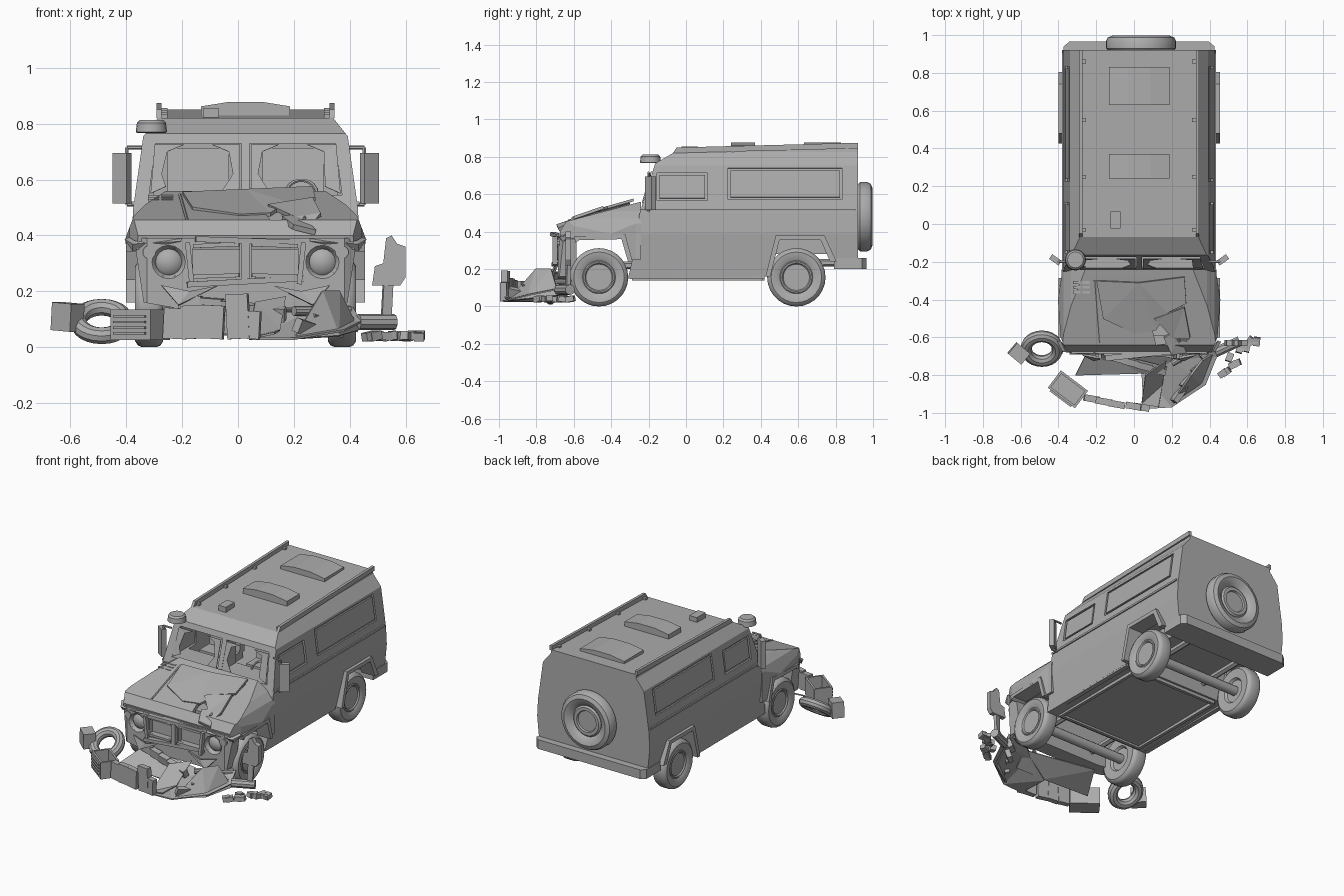
import bpy, bmesh, math, random
from mathutils import Vector

random.seed(4)
old = bpy.data.objects.get("Cube")
if old:
    bpy.data.objects.remove(old, do_unlink=True)

CX = 0.027  # vehicle centre line
GREY = bpy.data.materials.new("plain grey")
GREY.use_nodes = True
GREY.diffuse_color = (0.42, 0.42, 0.42, 1)
GREY.node_tree.nodes["Principled BSDF"].inputs["Base Color"].default_value = (0.42, 0.42, 0.42, 1)
made = []


def finish(name, bm, smooth=False, loc=(0, 0, 0), rot=(0, 0, 0)):
    bmesh.ops.recalc_face_normals(bm, faces=bm.faces)
    mesh = bpy.data.meshes.new(name)
    bm.to_mesh(mesh)
    bm.free()
    mesh.materials.append(GREY)
    ob = bpy.data.objects.new(name, mesh)
    ob.location = loc
    ob.rotation_euler = [math.radians(a) for a in rot]
    bpy.context.collection.objects.link(ob)
    if smooth:
        bpy.context.view_layer.objects.active = ob
        bpy.ops.object.select_all(action="DESELECT")
        ob.select_set(True)
        bpy.ops.object.shade_smooth_by_angle(angle=math.radians(35))
    made.append(ob)
    return ob


def box(name, loc, size, rot=(0, 0, 0)):
    bm = bmesh.new()
    bmesh.ops.create_cube(bm, size=1)
    bmesh.ops.scale(bm, vec=size, verts=bm.verts)
    return finish(name, bm, loc=loc, rot=rot)


def prism(name, pts, axis, a, b):
    """Polygon extruded along one axis; points hold the other two coordinates."""
    bm = bmesh.new()
    def put(p, t):
        v = list(p)
        v.insert("xyz".index(axis), t)
        return bm.verts.new(v)
    ends = [[put(p, t) for p in pts] for t in (a, b)]
    for ring in ends:
        bm.faces.new(ring)
    for i in range(len(pts)):
        j = (i + 1) % len(pts)
        bm.faces.new((ends[0][i], ends[0][j], ends[1][j], ends[1][i]))
    return finish(name, bm)


def lathe(name, profile, loc, rot=(0, 0, 0), n=28):
    """Profile of (radius, height) pairs turned around local z."""
    bm = bmesh.new()
    vs = [bm.verts.new((r, 0, h)) for r, h in profile]
    es = [bm.edges.new(p) for p in zip(vs, vs[1:])]
    bmesh.ops.spin(bm, geom=vs + es, cent=(0, 0, 0), axis=(0, 0, 1), angle=math.tau, steps=n)
    bmesh.ops.remove_doubles(bm, verts=bm.verts, dist=1e-5)
    return finish(name, bm, True, loc, rot)


def rod(name, a, b, r, n=10):
    a, b = Vector(a), Vector(b)
    bm = bmesh.new()
    bmesh.ops.create_cone(bm, cap_ends=True, segments=n, radius1=r, radius2=r, depth=(b - a).length)
    ob = finish(name, bm, True, (a + b) / 2)
    ob.rotation_euler = (b - a).to_track_quat("Z", "Y").to_euler()
    return ob


def sheet(name, pts, thick=0.008):
    """Torn, bent metal plate."""
    bm = bmesh.new()
    bm.faces.new([bm.verts.new(p) for p in pts])
    bmesh.ops.triangulate(bm, faces=bm.faces[:])
    ob = finish(name, bm)
    mod = ob.modifiers.new("thickness", "SOLIDIFY")
    mod.thickness, mod.offset = thick, 0
    return ob


def boolean(ob, cutters, op="DIFFERENCE"):
    bpy.context.view_layer.objects.active = ob
    for c in cutters:
        m = ob.modifiers.new("cut", "BOOLEAN")
        m.object, m.operation, m.solver = c, op, "EXACT"
        bpy.context.view_layer.update()
        bpy.ops.object.modifier_apply(modifier=m.name)
        made.remove(c)
        bpy.data.objects.remove(c, do_unlink=True)


def mirrored(pts):
    return pts + [(-x, z) for x, z in reversed(pts)]


# Cabin: side profile crossed with front section
cabin = prism("cabin", [(-.31, .15), (.43, .16), (.49, .37), (.73, .37), (.79, .24), (.92, .24), (.92, .85),
                        (-.07, .82), (-.165, .765), (-.25, .49), (-.26, .37)], "x", -.6, .6)
boolean(cabin, [prism("section", mirrored([(.38, .1), (.408, .39), (.402, .5), (.366, .755), (.31, .825), (.3, .9)]),
                      "y", -.7, 1.2)], "INTERSECT")
cuts = [box("room", (0, .1, .61), (.66, .36, .24))]
windows = ((-.02, .64, .27, .15), (.53, .655, .61, .17))
for s in (-1, 1):
    cuts.append(prism("pane", [(s * .015, .545), (s * .345, .545), (s * .322, .73), (s * .015, .73)], "y", -.4, 0))
    for y, z, w, h in windows:
        cuts.append(box("window", (s * .38, y, z), (.024, w, h), (0, -s * 8, 0)))
boolean(cabin, cuts)

# Bonnet with a torn opening
bonnet = prism("bonnet", [(-.24, .56), (-.28, .55), (-.64, .455), (-.675, .4), (-.665, .35), (-.58, .37),
                          (-.33, .37), (-.295, .25), (-.24, .25)], "x", -.6, .6)
boolean(bonnet, [prism("section", mirrored([(.43, .1), (.43, .39), (.4, .47), (.36, .51), (.27, .57)]), "y", -1, 0),
                 prism("plan", mirrored([(.375, -.7), (.415, -.6), (.43, -.4), (.41, -.27), (.41, 0)]), "z", 0, 1)],
        "INTERSECT")
boolean(bonnet, [prism("tear", [(.05, -.47), (.13, -.52), (.23, -.45), (.25, -.62), (.09, -.64)], "z", .4, .7)])
sheet("crumpled_bonnet_panel", [(-.225, -.3, .55), (0, -.31, .56), (.24, -.28, .57), (.25, -.42, .53),
                                (.15, -.47, .515), (.09, -.56, .475), (-.02, -.58, .47), (-.19, -.5, .495)], .014)
sheet("bonnet_fold", [(.08, -.5, .505), (.24, -.44, .53), (.27, -.6, .475), (.22, -.66, .41), (.18, -.6, .46)], .016)
sheet("bonnet_flap", [(.13, -.6, .46), (.2, -.56, .47), (.25, -.68, .41), (.17, -.69, .43)], .02)
for s in (-1, 1):
    rod("bonnet_seam", (s * .235, -.3, .545), (s * .21, -.63, .458), .006, 6)
    for k in range(3):
        box("bonnet_vent", (-.305 + .025 * s, -.31 - .025 * k, .54 - .007 * k), (.04, .014, .008))

# Nose: grille openings and headlight sockets
nose = prism("nose", mirrored([(.25, .14), (.365, .16), (.395, .36), (.38, .39)]), "y", -.685, -.585)
cuts = []
for s in (-1, 1):
    cuts.append(box("grille_hole", (s * .105, -.69, .31), (.165, .07, .10)))
    cuts.append(rod("light_hole", (s * .275, -.75, .305), (s * .275, -.655, .305), .055, 20))
    cuts.append(box("corner_cut", (s * .39, -.69, .25), (.12, .05, .5), (0, 0, s * 35)))
boolean(nose, cuts)
for s in (-1, 1):
    lathe("headlight", [(0, .02), (.035, .012), (.047, 0), (.055, .02), (.06, .025), (.06, 0)],
          (s * .275, -.665, .305), (90, 0, 0), 16)
    rod("side_lamp", (s * .345, -.69, .34), (s * .345, -.64, .34), .024, 10)
    box("grille_side", (s * .2, -.7, .30), (.018, .025, .15), (0, s * 6, 0))
    for z in (.255, .365):
        box("grille_rim", (s * .105, -.69, z), (.165, .022, .014), (0, s * 2, s * 4))
    sheet("fender_lip", [(s * .23, -.69, .385), (s * .4, -.67, .375), (s * .425, -.62, .39), (s * .4, -.65, .35)], .02)
    sheet("nose_tear", [(s * .1, -.69, .22), (s * .2, -.71, .2), (s * .3, -.69, .22), (s * .24, -.72, .15)], .012)
box("grille_top", (.02, -.69, .38), (.4, .03, .02), (0, 2, 6))
box("grille_foot", (0, -.69, .235), (.42, .03, .02), (0, -3, 4))
box("grille_post", (0, -.695, .31), (.03, .03, .13))
box("engine", (.12, -.5, .405), (.3, .18, .08))

# Wheels, arches, window frames, mirrors, seats
tyre = [(0, .034), (.07, .034), (.076, .042), (.083, .042), (.088, .038), (.1, .046), (.135, .05), (.15, .04),
        (.156, .025), (.156, -.025), (.15, -.04), (.135, -.05), (.08, -.045), (.07, -.03), (0, -.03)]
rear_arch = [(.425, .16), (.48, .38), (.74, .38), (.805, .24), (.77, .24), (.72, .355), (.5, .355), (.45, .16)]
front_arch = [(-.59, .34), (-.6, .375), (-.325, .385), (-.285, .24), (-.31, .24), (-.345, .36), (-.57, .355)]
for s in (-1, 1):
    for n, y, arch in (("front", -.465, front_arch), ("rear", .59, rear_arch)):
        lathe(n + "_wheel", tyre, (s * .345, y, .156), (0, 90 * s, 0))
        prism(n + "_arch", arch, "x", s * .33, s * .428)
    for y, z, w, h in windows:
        box("window_glass", (s * .372, y, z), (.016, w - .025, h - .025), (0, -s * 8, 0))
    box("sill", (s * .37, .06, .16), (.03, .72, .025))
    box("side_crease", (s * .402, .33, .515), (.012, 1.15, .012))
    rod("mirror_arm", (s * .37, -.2, .715), (s * .425, -.2, .715), .007, 6)
    rod("mirror_arm", (s * .395, -.2, .51), (s * .425, -.2, .51), .007, 6)
    rod("mirror_post", (s * .425, -.2, .51), (s * .425, -.2, .715), .007, 6)
    box("mirror", (s * .443, -.19, .605), (.062, .03, .18), (0, 0, s * 35))
    box("seat_back", (s * .17, .1, .62), (.22, .05, .18), (-8, 0, 0))
    box("seat_base", (s * .17, .03, .51), (.22, .14, .05))
    # Broken glass left in each pane
    sheet("glass_outer", [(s * .325, -.185, .725), (s * .22, -.185, .725), (s * .28, -.19, .7),
                          (s * .3, -.215, .62), (s * .285, -.228, .575), (s * .34, -.235, .55)], .004)
    sheet("glass_inner", [(s * .02, -.185, .725), (s * .12, -.185, .725), (s * .06, -.192, .7),
                          (s * .045, -.215, .62), (s * .09, -.235, .55), (s * .02, -.235, .55)], .004)
    rod("wiper", (s * .05, -.265, .52), (s * .2, -.255, .545), .005, 6)
    # Roof rail
    prism("roof_rail", [(-.07, .82), (.92, .845), (.92, .875), (-.05, .85)], "x", s * .3, s * .318)
    for y in (-.03, .25, .55, .86):
        box("rail_foot", (s * .295, y, .828 + y * .025), (.03, .02, .015))
lathe("steering_wheel", [(.055 + .007 * math.cos(a * math.tau / 6), .007 * math.sin(a * math.tau / 6))
                         for a in range(7)], (.2, -.1, .55), (60, 0, 0), 18)

# Roof details
for y, w in ((.73, .2), (.305, .13)):
    prism("roof_hatch", [(-.16, .83), (-.16, .862), (-.06, .878), (.06, .878), (.16, .862), (.16, .83)],
          "y", y - w / 2, y + w / 2)
box("roof_box", (-.125, .02, .838), (.055, .09, .035))
lathe("beacon", [(0, .028), (.042, .028), (.052, .018), (.056, -.015), (.05, -.018), (0, -.018)],
      (-.337, -.19, .785), n=20)

# Rear: spare wheel, bumper
lathe("spare_wheel", [(0, .05), (.065, .05), (.07, .06), (.09, .06), (.1, .05), (.118, .068), (.15, .078),
                      (.175, .068), (.185, .05), (.185, .01), (.175, 0), (0, 0)], (.01, .92, .48), (-90, 0, 0), 32)
prism("rear_bumper", mirrored([(.4, .79), (.4, .94), (.37, .965)]), "z", .2, .26)

# Underside
box("rear_well", (0, .6, .33), (.5, .5, .1))
for s in (-1, 1):
    rod("chassis_rail", (s * .19, -.66, .215), (s * .19, .88, .235), .02, 6)
    box("floor_rim", (s * .3, .06, .148), (.02, .7, .02))
for y in (-.28, .41):
    box("floor_edge", (0, y, .148), (.6, .02, .02))
for y in (-.465, .59):
    rod("axle", (-.33, y, .156), (.33, y, .156), .03, 12)

for ob in made:  # shift the vehicle onto its centre line
    ob.location.x += CX

# Wreckage on the ground
lathe("loose_ring", [(.083 + .031 * math.cos(a * math.tau / 10), .031 * math.sin(a * math.tau / 10))
                     for a in range(11)], (-.488, -.66, .092), (38, 0, 0), 24)
box("loose_block", (-.61, -.685, .108), (.075, .09, .1), (4, 0, 50))
tray = box("lamp_tray", (-.35, -.875, .08), (.18, .115, .11), (0, 0, -37))
boolean(tray, [box("tray_hole", (-.35, -.875, .11), (.155, .09, .12), (0, 0, -37))])
for k in range(4):
    box("tray_slat", (-.388, -.923, .05 + .02 * k), (.14, .01, .008), (0, 0, -37))
for k, (x, y, h) in enumerate(((-.225, -.925, .11), (-.16, -.94, .12), (-.09, -.955, .12), (0, -.965, .16), (.04, -.97, .1))):
    box("bumper_piece", (x, y, .08 + (h - .1) / 2), (.08, .035, h), (0, 3 * (-1) ** k, -10))
sheet("bumper_skin", [(.04, -.95, .03), (.06, -.8, .16), (.17, -.72, .18), (.15, -.85, .06), (.13, -.97, .05)])
sheet("left_sheet", [(-.31, -.8, .06), (-.23, -.64, .14), (.26, -.7, .12), (.24, -.8, .05), (.04, -.79, .04)])
sheet("right_sheet", [(.05, -.98, .03), (.04, -.78, .03), (.2, -.72, .1), (.4, -.57, .16), (.44, -.7, .09),
                      (.38, -.85, .06), (.2, -.97, .03)])
sheet("bent_plate", [(.2, -.95, .03), (.3, -.8, .2), (.36, -.72, .2), (.43, -.68, .06), (.36, -.85, .04)], .012)
for k in range(5):
    box("crash_beam", (-.17 + .075 * k, -.69 - .02 * k, .16 - .01 * k), (.08, .035, .05), (5 * k, 4, -14))
for k in range(4):
    box("bent_strip", (.24 + .05 * k, -.9 + .075 * k, .07 + .02 * (k % 2)), (.1, .03, .05), (20, 10, 55 - 5 * k))
rod("bent_tube", (.2, -.74, .13), (.4, -.62, .13), .018)
rod("loose_tube", (.43, -.68, .09), (.56, -.62, .09), .028)
box("loose_post", (.535, -.63, .19), (.035, .02, .2), (0, 3, 15))
prism("torn_panel", [(.48, .22), (.58, .22), (.6, .25), (.6, .36), (.57, .37), (.55, .4), (.53, .39), (.52, .3), (.49, .29)],
      "y", -.645, -.615)
for k in range(11):
    box("rubble", (.47 + .018 * k, -.77 + .015 * k + random.uniform(-.04, .04), .04),
        (.045, .035, .03), (0, random.uniform(-15, 15), random.uniform(0, 90)))
